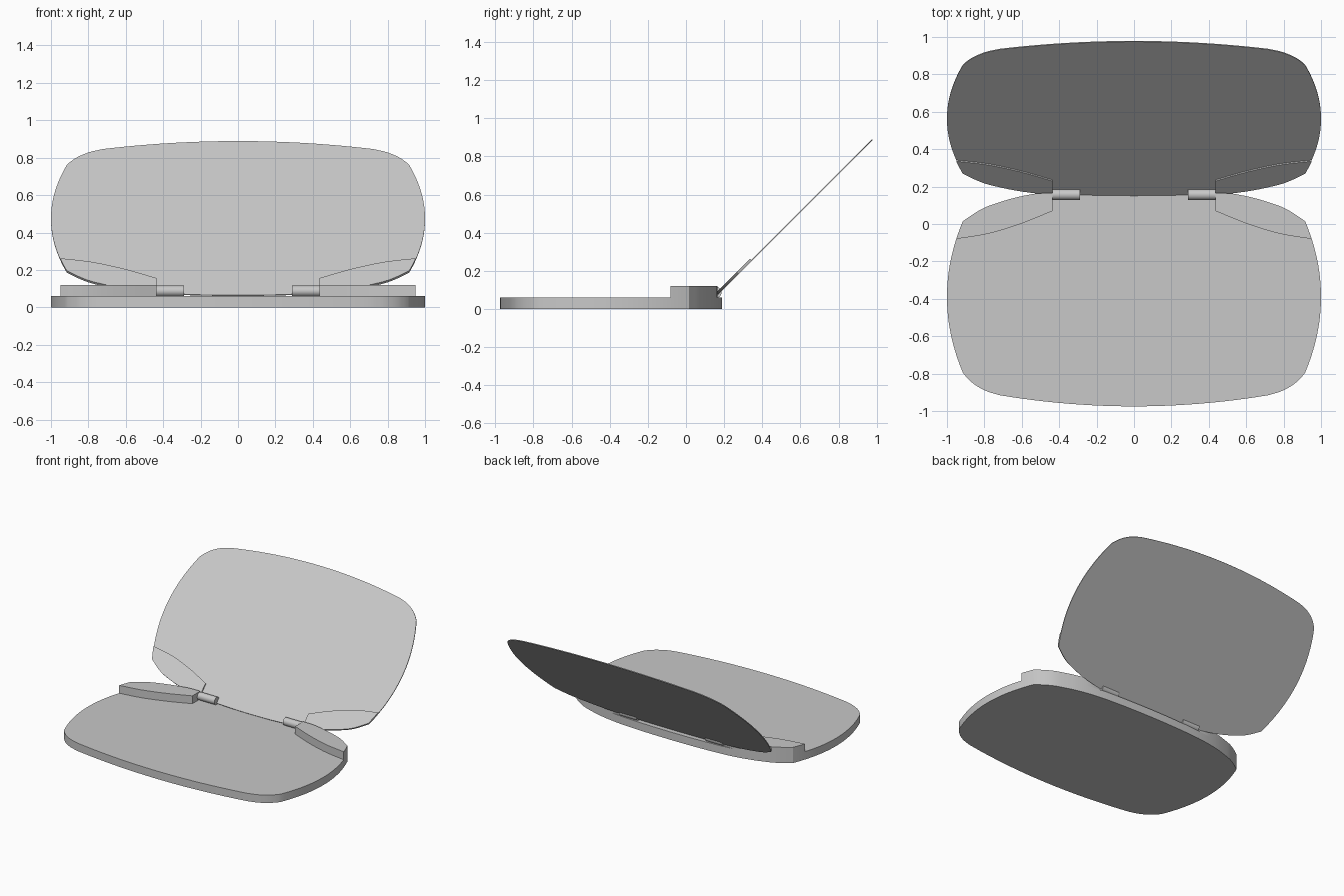
import bpy, bmesh, math
from mathutils import Matrix, Vector

cube = bpy.data.objects.get("Cube")
if cube:
    bpy.data.objects.remove(cube, do_unlink=True)

grey = bpy.data.materials.new("plain grey")
grey.use_nodes = True
grey.diffuse_color = (0.58, 0.58, 0.58, 1)
grey.node_tree.nodes["Principled BSDF"].inputs["Base Color"].default_value = (0.58, 0.58, 0.58, 1)


def finish(name, bm, matrix=None):
    """Turn a bmesh into a shaded, coloured object."""
    if matrix:
        bmesh.ops.transform(bm, matrix=matrix, verts=bm.verts)
    bmesh.ops.recalc_face_normals(bm, faces=bm.faces)
    me = bpy.data.meshes.new(name)
    bm.to_mesh(me)
    bm.free()
    me.materials.append(grey)
    ob = bpy.data.objects.new(name, me)
    bpy.context.collection.objects.link(ob)
    bpy.ops.object.select_all(action="DESELECT")
    ob.select_set(True)
    bpy.context.view_layer.objects.active = ob
    bpy.ops.object.shade_smooth_by_angle(angle=math.radians(25))
    return ob


def prism(name, points, low, high, matrix=None):
    """Extrude a flat outline from low to high."""
    bm = bmesh.new()
    face = bm.faces.new([bm.verts.new((x, y, low)) for x, y in points])
    top = bmesh.ops.extrude_face_region(bm, geom=[face])["geom"]
    bmesh.ops.translate(bm, vec=(0, 0, high - low),
                        verts=[v for v in top if isinstance(v, bmesh.types.BMVert)])
    return finish(name, bm, matrix)


def smooth_path(pts, n=4):
    """Catmull-Rom curve through the points."""
    vs = [Vector(p) for p in pts]
    vs = [2 * vs[0] - vs[1]] + vs + [2 * vs[-1] - vs[-2]]
    out = []
    for a, b, c, d in zip(vs, vs[1:], vs[2:], vs[3:]):
        for i in range(n):
            t = i / n
            out.append(0.5 * (2 * b + (c - a) * t + (2 * a - 5 * b + 4 * c - d) * t * t
                              + (3 * b - a - 3 * c + d) * t ** 3))
    return [tuple(p) for p in out + [vs[-2]]]


def side(y):
    return (1 - 0.085 * ((y + 0.39) / 0.405) ** 2, y)


# Half outline of the case: front edge, front corner, bulged side, back edge
front = [(0.72 * i / 12, -0.975 + 0.06 * (i / 12) ** 2) for i in range(12)]
corner = smooth_path([(0.72, -0.915), (0.79, -0.893), (0.85, -0.86), (0.89, -0.825), (0.915, -0.795)])
flank = [side(-0.795 + 0.81 * i / 24) for i in range(1, 25)]
back = smooth_path([(0.915, 0.015), (0.82, 0.077), (0.73, 0.113), (0.6, 0.149),
                    (0.435, 0.174), (0.2, 0.187), (0, 0.19)])
half = front + corner + flank + back[1:]
outline = half + [(-x, y) for x, y in half[-2:0:-1]]

# Base tray
prism("base", outline, 0, 0.06)

# Open lid, hinged at the back edge and leaning back 45 degrees
lid_frame = (Matrix.Translation((0, 0.153, 0.063)) @ Matrix.Rotation(math.radians(45), 4, "X")
             @ Matrix.Translation((0, 0.19, 0)) @ Matrix.Scale(-1, 4, (0, 1, 0)))
prism("lid", outline, -0.003, 0.003, lid_frame)

# Corner areas beside the hinges: raised blocks on the base, thin pads on the lid
inner = smooth_path([(0.435, 0.07), (0.6, 0.003), (0.78, -0.052), side(-0.08)], 6)
rim = [side(-0.08 + 0.095 * i / 4) for i in range(1, 5)]
rim += [p for p in back[1:] if p[0] > 0.436] + [(0.435, 0.174)]
area = inner + rim

for sign, label in ((1, "left"), (-1, "right")):
    mirrored = [(sign * x, y) for x, y in area]
    clipped = [(x, min(y, 0.165)) for x, y in mirrored]
    prism(label + "_corner_block", clipped, 0.055, 0.12)
    prism(label + "_lid_pad", mirrored, 0.002, 0.012, lid_frame)

    # Hinge barrel
    bm = bmesh.new()
    bmesh.ops.create_cone(bm, cap_ends=True, segments=32, radius1=0.029, radius2=0.029, depth=0.145)
    finish(label + "_hinge", bm, Matrix.Translation((sign * 0.3625, 0.157, 0.087))
           @ Matrix.Rotation(math.radians(90), 4, "Y"))
